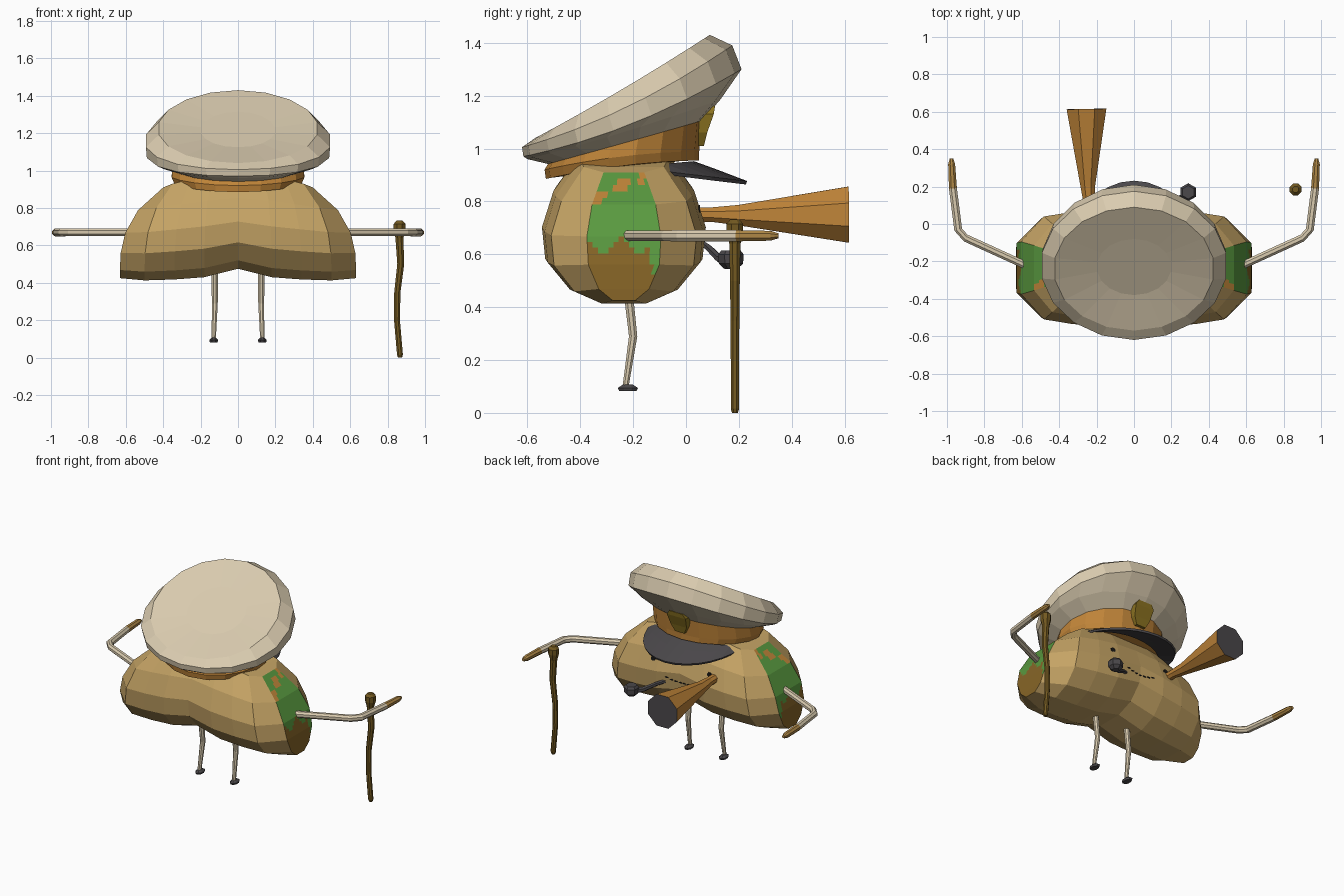
import bpy, math
from mathutils import Vector
from mathutils.bvhtree import BVHTree

cube = bpy.data.objects.get("Cube")
if cube:
    bpy.data.objects.remove(cube, do_unlink=True)


def material(name, *rgb):
    m = bpy.data.materials.new(name)
    m.use_nodes = True
    m.diffuse_color = (*rgb, 1)
    m.node_tree.nodes["Principled BSDF"].inputs["Base Color"].default_value = (*rgb, 1)
    return m


tan = material("tan skin", .56, .37, .13)
cream = material("cream cloth", .70, .60, .43)
orange = material("orange brown", .52, .23, .04)
green = material("camo green", .10, .32, .05)
brown = material("camo brown", .24, .13, .02)
grey = material("dark grey", .07, .065, .07)
olive = material("dark wood", .17, .10, .015)
gold = material("olive gold", .26, .17, .015)
black = material("black", .01, .01, .01)
hand = material("hand tan", .42, .24, .06)


def build(name, verts, faces, mats, ids=None):
    me = bpy.data.meshes.new(name)
    me.from_pydata([tuple(v) for v in verts], [], faces)
    for m in mats:
        me.materials.append(m)
    if ids:
        for p, i in zip(me.polygons, ids):
            p.material_index = i
    ob = bpy.data.objects.new(name, me)
    bpy.context.collection.objects.link(ob)
    return ob


def loft(name, rings, mats, rule=None, caps=True, flip=False):
    """Bridge equal rings; rule gives the material of each segment (caps included)."""
    n, k = len(rings[0]), len(rings)
    verts = [v for r in rings for v in r]
    faces, ids = [], []
    for s in range(k - 1):
        for i in range(n):
            j = (i + 1) % n
            faces.append((s * n + i, s * n + j, (s + 1) * n + j, (s + 1) * n + i))
            ids.append(rule(s) if rule else 0)
    if caps:
        faces += [tuple(range(n - 1, -1, -1)), tuple(range((k - 1) * n, k * n))]
        ids += [rule(0), rule(k - 1)] if rule else [0, 0]
    if flip:
        faces = [f[::-1] for f in faces]
    return build(name, verts, faces, mats, ids)


def tube(name, path, mats, rule=None, sides=8):
    """Tube along (x, y, z, radius) points."""
    pts = [Vector(p[:3]) for p in path]
    rings = []
    for i, p in enumerate(pts):
        d = (pts[min(i + 1, len(pts) - 1)] - pts[max(i - 1, 0)]).normalized()
        ref = Vector((0, 0, 1)) if abs(d.z) < .8 else Vector((0, 1, 0))
        u = ref.cross(d).normalized()
        v = d.cross(u)
        angles = [math.tau * (a + .5) / sides for a in range(sides)]
        rings.append([p + path[i][3] * (u * math.cos(a) + v * math.sin(a)) for a in angles])
    return loft(name, rings, mats, rule)


# Body: tilted pear-shaped sections, bent into a bean
KNOTS = [(0, .3), (.09, .68), (.28, .96), (.5, 1), (.75, .86), (1, .55)]
SECTIONS = [(0, 0, .475, .98, .30), (.18, .14, .43, .975, .31), (.34, .25, .418, .955, .30),
            (.5, .35, .413, .93, .275), (.632, .40, .425, .91, .14)]
MID_Y = -.235


def section(spec, side):
    xb, xt, zb, zt, half = spec
    return [Vector((side * (xb + (xt - xb) * t ** 3), half * w, zb + (zt - zb) * t)) for t, w in KNOTS]


def body_ring(spec, side):
    pts = section(spec, side)
    up = [Vector((p.x, MID_Y + p.y, p.z)) for p in pts]
    return up + [Vector((p.x, MID_Y - p.y, p.z)) for p in reversed(pts)]


rings = [body_ring(s, -1) for s in reversed(SECTIONS[1:])] + [body_ring(s, 1) for s in SECTIONS]
body = loft("body", rings, [tan], caps=False)

# Camouflage patches closing both ends
COLS = 14


def camo(y, z):
    if z < .635 + .025 * math.sin(45 * y) and y < -.13 + .25 * (.56 - z):
        return 1
    if z > .80 and abs(z - .86 - .45 * (y + .24)) < .014 + .012 * math.sin(70 * y):
        return 2
    return 0


for side, label in ((1, "left"), (-1, "right")):
    edge = section(SECTIONS[-1], side)
    rows = [a.lerp(b, k / 5) for a, b in zip(edge, edge[1:]) for k in range(5)] + [edge[-1]]
    verts = [(p.x, MID_Y + p.y * (2 * c / COLS - 1), p.z) for p in rows for c in range(COLS + 1)]
    faces, ids = [], []
    for r in range(len(rows) - 1):
        for c in range(COLS):
            a = r * (COLS + 1) + c
            f = (a, a + 1, a + COLS + 2, a + COLS + 1)
            faces.append(f if side > 0 else f[::-1])
            ids.append(camo(sum(verts[i][1] for i in f) / 4, sum(verts[i][2] for i in f) / 4))
    build(label + "_side_patch", verts, faces, [green, brown, orange], ids)

# Arms, legs and feet
for side, label in ((1, "left"), (-1, "right")):
    arm = [(.56, -.23, .67, .022), (.90, -.075, .67, .022), (.94, -.03, .67, .023),
           (.968, .19, .67, .023), (.975, .32, .67, .02), (.976, .35, .67, .01)]
    tube(label + "_arm", [(side * x, y, z, r) for x, y, z, r in arm], [cream, hand],
         lambda s: int(s >= 3))
    leg = [(.125, -.22, .47, .019), (.124, -.20, .29, .017), (.13, -.23, .09, .012)]
    tube(label + "_leg", [(side * x, y, z, r) for x, y, z, r in leg], [cream])
    foot = tube(label + "_foot", [(0, 0, 0, .022), (0, 0, .012, .026), (0, 0, .026, .012)], [grey])
    foot.scale = (1, 1.6, 1)
    foot.location = (side * .13, -.22, .082)

# Peaked cap: band and crown from tilted ovals
def oval(y0, z0, y1, z1, hx, bow=0, n=18):
    out = []
    for i in range(n):
        a = math.tau * (i + .5) / n
        s = math.sin(a)
        out.append(Vector((hx * math.cos(a), (y0 + y1) / 2 + (y1 - y0) / 2 * s,
                           (z0 + z1) / 2 + (z1 - z0) / 2 * s + bow * (1 - s * s))))
    return out


loft("cap_band", [oval(-.53, .885, .05, .955, .345, .015), oval(-.535, .92, .05, .99, .36, .015),
                  oval(-.52, .945, .06, 1.11, .355)], [orange])
loft("cap_crown", [oval(-.515, .94, .055, 1.10, .35), oval(-.60, .96, .13, 1.185, .46, -.01),
                   oval(-.615, .97, .21, 1.30, .495, -.04), oval(-.62, 1.005, .175, 1.39, .50, -.04),
                   oval(-.57, 1.04, .09, 1.43, .43, -.01), oval(-.38, 1.125, -.08, 1.315, .2, -.005)],
     [cream])

# Visor: sloping crescent
verts, faces, STEPS = [], [], 16
for i in range(STEPS + 1):
    a = math.pi * i / STEPS
    c, s = math.cos(a), math.sin(a)
    for grow, drop in ((0, 0), (.06, .028), (.155, .075)):
        verts.append(((.335 + .2 * grow * s) * c, -.22 + (.25 + 1.3 * grow) * s, .93 + .022 * s - drop * s))
for i in range(STEPS):
    for k in range(2):
        a = i * 3 + k
        faces.append((a, a + 1, a + 4, a + 3))
visor = build("visor", verts, faces, [grey])
visor.modifiers.new("thickness", "SOLIDIFY").thickness = .014

# Badge on the front of the cap
loft("cap_badge", [[Vector((x * w, y, z)) for x, y in ((-1, .02), (1, .02), (1, yf), (-1, yf))]
                   for w, yf, z in ((.035, .068, 1.01), (.06, .08, 1.06), (.07, .105, 1.13), (.05, .11, 1.16))],
     [gold])

# Walking stick
tube("walking_stick", [(.866, .185, .0, .012), (.866, .185, .015, .017), (.85, .185, .2, .017),
                       (.852, .185, .35, .018), (.87, .185, .5, .02), (.863, .185, .64, .023),
                       (.864, .185, .68, .034), (.864, .185, .715, .034), (.864, .185, .732, .018)], [olive])

# Horn with a dark mouth
tube("horn", [(-.24, .03, .75, .03), (-.24, .10, .75, .03), (-.247, .2, .748, .042),
              (-.254, .615, .75, .115)], [orange, grey], lambda s: int(s == 3))

# Smoking pipe
tube("pipe_stem", [(.09, .04, .655, .012), (.16, .085, .625, .013), (.23, .125, .585, .016),
                   (.29, .165, .572, .022)], [grey], sides=6)
tube("pipe_bowl", [(.29, .17, .545, .025), (.29, .17, .565, .046), (.29, .17, .60, .048),
                   (.29, .17, .615, .036)], [grey], sides=6)

# Face marks laid on the body surface
tree = BVHTree.FromPolygons([v.co for v in body.data.vertices], [p.vertices[:] for p in body.data.polygons])


def mark(name, x, z, rx, rz):
    hit = tree.ray_cast(Vector((x, 2, z)), Vector((0, -1, 0)))[0]
    ob = tube(name, [(0, -.003, 0, 1), (0, .004, 0, 1)], [black])
    ob.scale = (rx, 1, rz)
    ob.location = hit


for side, label in ((1, "left"), (-1, "right")):
    mark(label + "_eye", side * .21, .77, .017, .017)
for i in range(7):
    x = (i - 3) * .032
    mark("mouth_mark", x, .665 + 1.5 * x * x, .012, .004)
